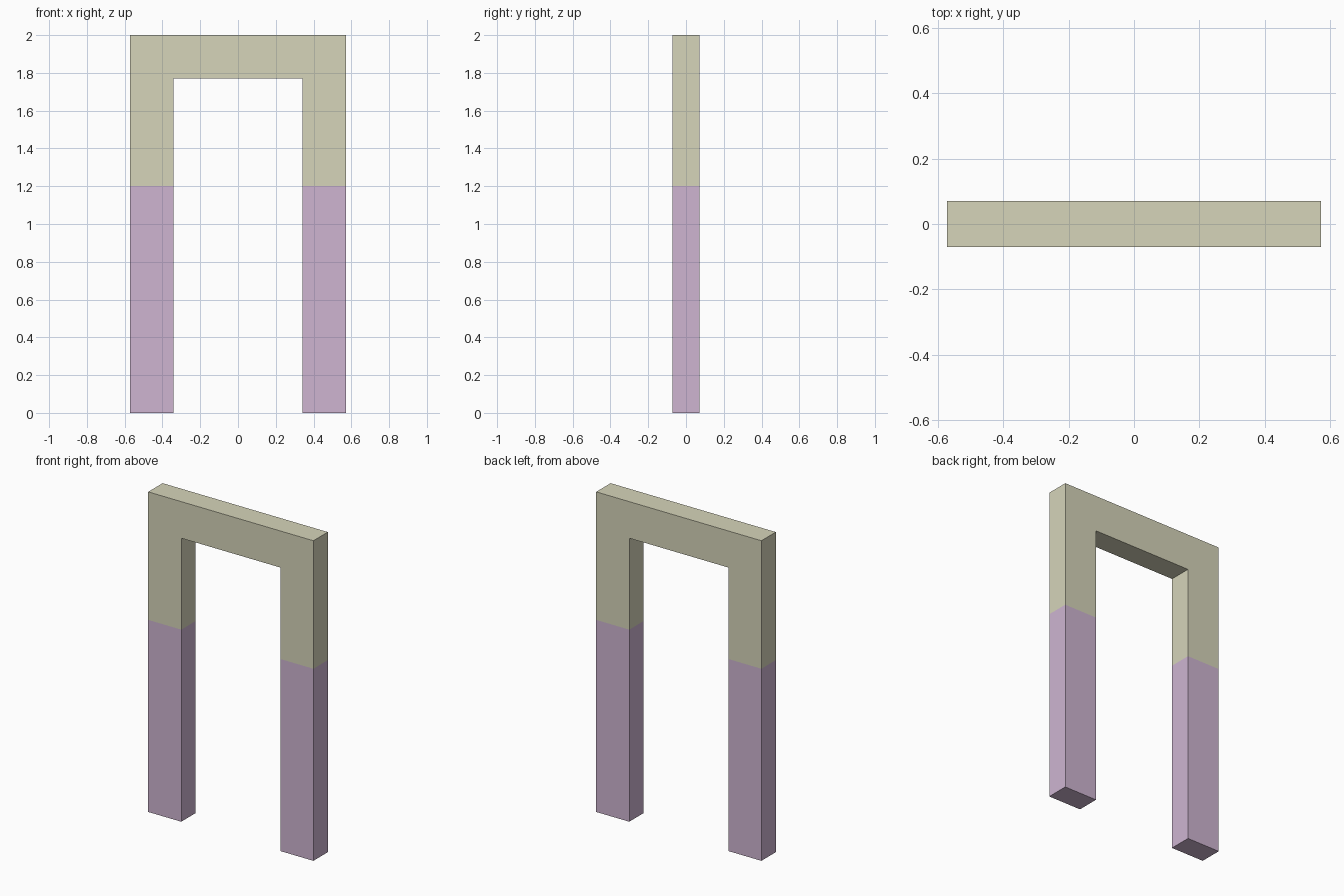
import bpy
import bmesh

if "Cube" in bpy.data.objects:
    bpy.data.objects.remove(bpy.data.objects["Cube"])

HALF_W, HALF_D, HEIGHT = 0.571, 0.071, 2.0
BAR = 0.2285          # width of posts and lintel
SPLIT = 1.2           # height where the colour changes


def material(name, rgb):
    mat = bpy.data.materials.new(name)
    mat.diffuse_color = (*rgb, 1.0)
    mat.use_nodes = True
    mat.node_tree.nodes["Principled BSDF"].inputs["Base Color"].default_value = mat.diffuse_color
    return mat


# Doorway outline, extruded front to back
inner, under = HALF_W - BAR, HEIGHT - BAR
right = [(inner, under), (inner, 0), (HALF_W, 0), (HALF_W, HEIGHT)]
outline = right + [(-x, z) for x, z in reversed(right)]

bm = bmesh.new()
face = bm.faces.new([bm.verts.new((x, -HALF_D, z)) for x, z in outline])
ext = bmesh.ops.extrude_face_region(bm, geom=[face], use_keep_orig=True)
moved = [v for v in ext["geom"] if isinstance(v, bmesh.types.BMVert)]
bmesh.ops.translate(bm, verts=moved, vec=(0, 2 * HALF_D, 0))

# Colour band: cut the posts level and paint the lower part
bmesh.ops.bisect_plane(bm, geom=bm.verts[:] + bm.edges[:] + bm.faces[:],
                       plane_co=(0, 0, SPLIT), plane_no=(0, 0, 1))
bmesh.ops.recalc_face_normals(bm, faces=bm.faces[:])
for f in bm.faces:
    f.material_index = int(max(v.co.z for v in f.verts) < SPLIT + 0.001)

mesh = bpy.data.meshes.new("door_frame")
bm.to_mesh(mesh)
bm.free()
mesh.materials.append(material("cream", (0.67, 0.66, 0.49)))
mesh.materials.append(material("lilac", (0.62, 0.46, 0.64)))
bpy.context.collection.objects.link(bpy.data.objects.new("door_frame", mesh))
